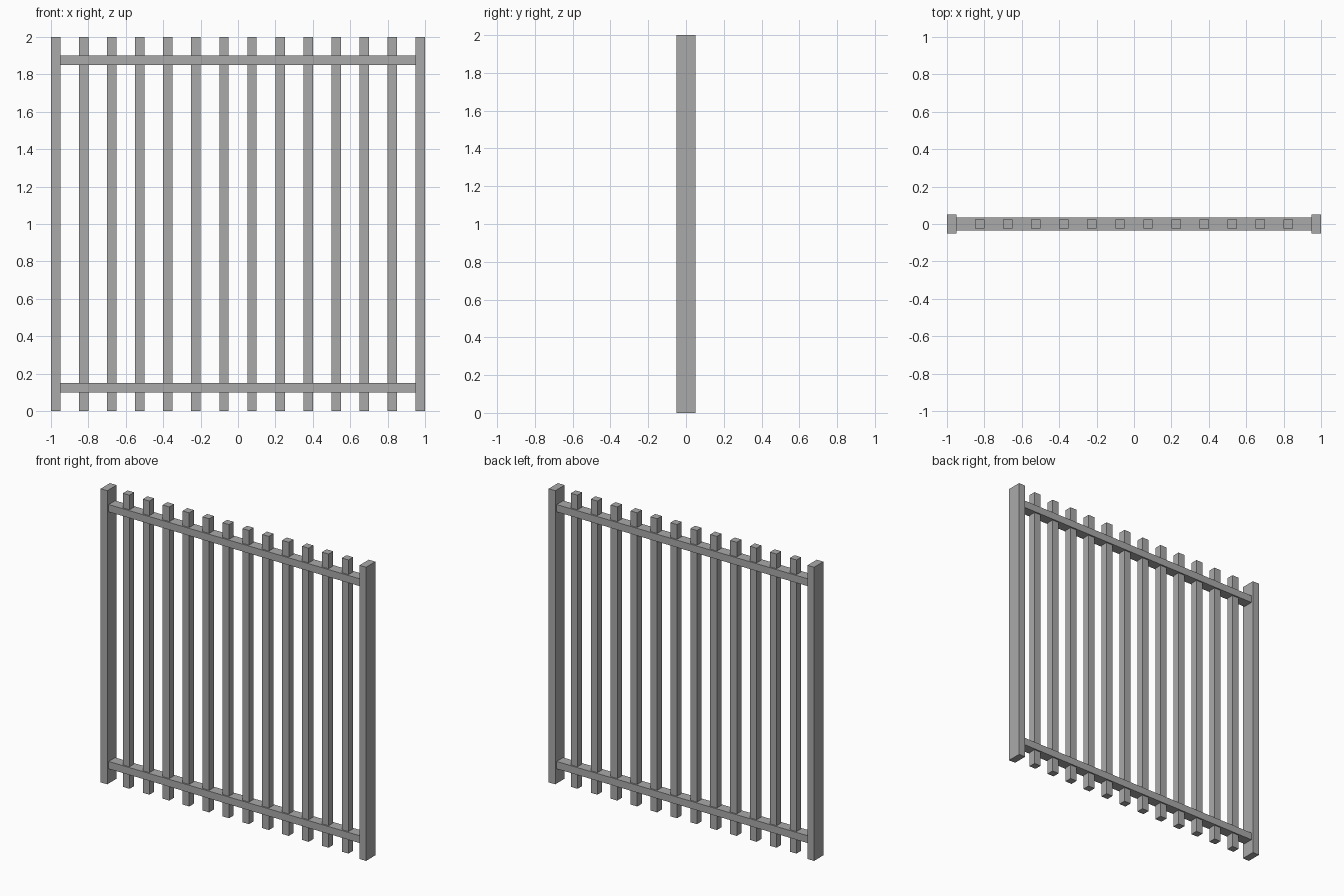
import bpy

# Remove the default cube
cube = bpy.data.objects.get("Cube")
if cube:
    bpy.data.objects.remove(cube, do_unlink=True)

# Single grey metal colour
GREY = (0.4, 0.4, 0.4, 1.0)
metal = bpy.data.materials.new("grey_metal")
metal.use_nodes = True
metal.diffuse_color = GREY
metal.node_tree.nodes["Principled BSDF"].inputs["Base Color"].default_value = GREY

HEIGHT = 2.0
BAR = 0.05        # thickness of every member seen from the front
SPACING = 0.15    # distance between bar centres


def box(name, center, size):
    """Add a box with its scale applied."""
    bpy.ops.mesh.primitive_cube_add(size=1, location=center)
    obj = bpy.context.object
    obj.name = name
    obj.scale = size
    bpy.ops.object.transform_apply(location=False, rotation=False, scale=True)
    obj.data.materials.append(metal)
    return obj


# End posts, deeper than the bars
for side, name in ((1, "left_post"), (-1, "right_post")):
    box(name, (side * (1 - BAR / 2), 0, HEIGHT / 2), (BAR, 0.1, HEIGHT))

# Horizontal rails between the posts
for z, name in ((0.125, "bottom_rail"), (HEIGHT - 0.125, "top_rail")):
    box(name, (0, 0, z), (2 - 2 * BAR, 0.07, BAR))

# Square upright bars passing through the rails
for i in range(12):
    box(f"upright_bar_{i + 1}", ((i - 5.5) * SPACING, 0, HEIGHT / 2), (BAR, BAR, HEIGHT))
